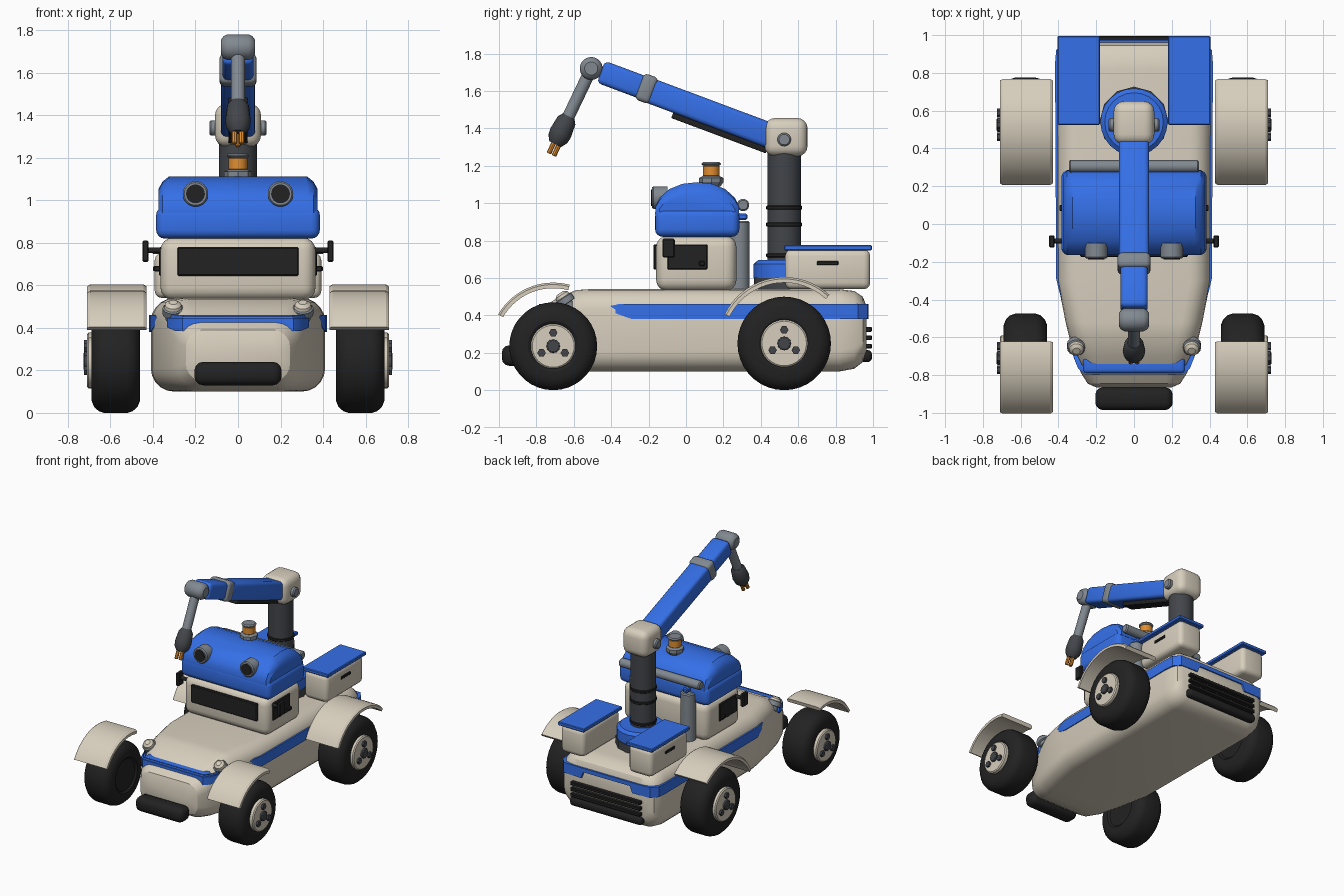
import bpy, bmesh
from math import sin, cos, pi, radians
from mathutils import Vector, Matrix


def mat(name, rgb):
    m = bpy.data.materials.new(name)
    m.diffuse_color = (*rgb, 1)
    return m


CREAM = mat("cream", (0.68, 0.62, 0.51))
BLUE = mat("blue", (0.035, 0.16, 0.80))
BLACK = mat("black", (0.016, 0.016, 0.017))
DARK = mat("dark_grey", (0.055, 0.06, 0.068))
GREY = mat("grey", (0.22, 0.25, 0.28))
ORANGE = mat("orange", (0.75, 0.27, 0.03))


def finish(name, bm, m, bevel=0, seg=3):
    bmesh.ops.recalc_face_normals(bm, faces=bm.faces)
    if bevel:
        edges = [e for e in bm.edges if e.calc_face_angle(0) > 0.7]
        bmesh.ops.bevel(bm, geom=edges, offset=bevel, segments=seg, profile=0.5,
                        affect='EDGES', clamp_overlap=True)
    me = bpy.data.meshes.new(name)
    bm.to_mesh(me)
    bm.free()
    me.materials.append(m)
    ob = bpy.data.objects.new(name, me)
    bpy.context.collection.objects.link(ob)
    return ob


def loft(name, rings, m, bevel=0, seg=3):
    """Skin closed rings of equal length and cap both ends."""
    bm = bmesh.new()
    vs = [[bm.verts.new(p) for p in r] for r in rings]
    n = len(vs[0])
    for a, b in zip(vs, vs[1:]):
        for i in range(n):
            j = (i + 1) % n
            bm.faces.new((a[i], a[j], b[j], b[i]))
    bm.faces.new(vs[0])
    bm.faces.new(vs[-1])
    return finish(name, bm, m, bevel, seg)


def box(name, x, y, z, m, bevel=0.0, seg=3):
    """Box from (min, max) ranges."""
    rings = [[(x[0], y[0], h), (x[1], y[0], h), (x[1], y[1], h), (x[0], y[1], h)] for h in z]
    return loft(name, rings, m, bevel, seg)


def tilted(name, centre, size, angle, m, bevel):
    """Box turned about the x axis."""
    hx, hy, hz = (s / 2 for s in size)
    ob = box(name, (-hx, hx), (-hy, hy), (-hz, hz), m, bevel)
    ob.data.transform(Matrix.Translation(centre) @ Matrix.Rotation(angle, 4, 'X'))
    return ob


def lathe(name, origin, axis, profile, m, n=32):
    """Turn (distance, radius) pairs round an axis."""
    q = Vector(axis).to_track_quat('Z', 'Y')
    o = Vector(origin)
    rings = [[o + q @ Vector((r * cos(2 * pi * i / n), r * sin(2 * pi * i / n), d))
              for i in range(n)] for d, r in profile]
    return loft(name, rings, m)


def rod(name, p, q, r, m, n=24, c=0.008):
    d = Vector(q) - Vector(p)
    L = d.length
    return lathe(name, p, d, [(0, r - c), (c, r), (L - c, r), (L, r - c)], m, n)


def rounded(y, hw, z0, z1, r):
    pts = []
    for k, (sx, cz) in enumerate([(1, z1 - r), (-1, z1 - r), (-1, z0 + r), (1, z0 + r)]):
        for i in range(6):
            a = pi / 2 * (k + i / 5)
            pts.append((sx * (hw - r) + r * cos(a), y, cz + r * sin(a)))
    return pts


def ribbon(name, path, depth, m):
    """Trim band; path holds (x, y, z low, z high) and depth points to the body middle."""
    rings = []
    for x, y, a, b in path:
        d = Vector((-x, -y * 0.5, 0)).normalized() * depth
        rings.append([(x, y, a), (x, y, b), (x + d.x, y + d.y, b), (x + d.x, y + d.y, a)])
    return loft(name, rings, m)


# Hull
loft("hull", [rounded(*s) for s in [
    (-0.865, 0.20, 0.20, 0.33, 0.05), (-0.845, 0.245, 0.15, 0.39, 0.08),
    (-0.79, 0.28, 0.115, 0.43, 0.10), (-0.70, 0.315, 0.10, 0.485, 0.11),
    (-0.59, 0.345, 0.10, 0.535, 0.11), (-0.52, 0.362, 0.10, 0.54, 0.11),
    (-0.30, 0.405, 0.10, 0.54, 0.11), (0.82, 0.41, 0.10, 0.54, 0.11),
    (0.90, 0.405, 0.115, 0.53, 0.11), (0.945, 0.385, 0.15, 0.50, 0.11),
    (0.965, 0.35, 0.20, 0.45, 0.09)]], CREAM)

# Blue trim round the sides, back and nose
half = [(0.374, -0.43, 0.43, 0.445), (0.395, -0.36, 0.405, 0.46), (0.412, -0.29, 0.38, 0.46),
        (0.418, 0.85, 0.38, 0.46), (0.412, 0.92, 0.38, 0.46), (0.37, 0.97, 0.38, 0.46),
        (0.22, 0.975, 0.38, 0.46), (0.20, 0.975, 0.43, 0.46)]
ribbon("side_trim", half + [(-x, y, a, b) for x, y, a, b in reversed(half)], 0.05, BLUE)
nose = [(0.325, -0.665, 0.42, 0.465), (0.285, -0.755, 0.40, 0.46), (0.255, -0.785, 0.40, 0.46)]
ribbon("nose_trim", nose + [(-x, y, a, b) for x, y, a, b in reversed(nose)], -0.0, BLUE) \
    .modifiers.new("thickness", 'SOLIDIFY').thickness = 0.02
box("nose_band", (-0.27, 0.27), (-0.79, -0.69), (0.40, 0.46), BLUE, 0.02)

# Bumpers and rear grille
box("front_bumper", (-0.205, 0.205), (-0.985, -0.865), (0.13, 0.24), BLACK, 0.04)
box("rear_bumper", (-0.31, 0.31), (0.93, 0.995), (0.15, 0.215), BLACK, 0.025)
for z in (0.235, 0.28, 0.325):
    box("grille_bar", (-0.30, 0.30), (0.955, 0.995), (z - 0.013, z + 0.013), BLACK, 0.005, 1)

# Cab
box("cab", (-0.365, 0.365), (-0.16, 0.27), (0.53, 0.825), CREAM, 0.06, 4)
box("windscreen", (-0.285, 0.285), (-0.175, -0.14), (0.645, 0.78), BLACK, 0.006, 1)
box("cab_roof_lower", (-0.385, 0.385), (-0.165, 0.285), (0.82, 0.97), BLUE, 0.04, 4)
dome = [(-0.165, 0.94), (-0.163, 0.985), (-0.14, 1.03), (-0.09, 1.075), (-0.02, 1.103),
        (0.06, 1.112), (0.14, 1.103), (0.21, 1.075), (0.26, 1.03), (0.283, 0.985), (0.285, 0.94)]
loft("cab_roof_dome", [[(x, y if abs(x) < 0.36 else 0.06 + (y - 0.06) * 0.9,
                         z if abs(x) < 0.34 else 0.94 + (z - 0.94) * f) for y, z in dome]
                       for x, f in [(-0.374, 0.66), (-0.355, 0.86), (-0.325, 1),
                                    (0.325, 1), (0.355, 0.86), (0.374, 0.66)]], BLUE)
rod("rear_roll_bar", (-0.345, 0.305, 0.99), (0.345, 0.305, 0.99), 0.033, GREY)

# Beacon on the roof
lathe("beacon_base", (0, 0.135, 1.09), (0, 0, 1), [(0, 0.05), (0.022, 0.065), (0.045, 0.065), (0.055, 0.045)], GREY, 8)
rod("beacon_lamp", (0, 0.135, 1.14), (0, 0.135, 1.205), 0.045, ORANGE)
rod("beacon_cap", (0, 0.135, 1.2), (0, 0.135, 1.22), 0.052, GREY)


def wheel(side, tag, cy, R, hub, arc):
    """Tyre, hub, lugs and mudguard round one wheel centre."""
    o, ax = (side * 0.46, cy, R), (side, 0, 0)
    lathe(tag + "_tyre", o, ax, [(0.012, 0.12), (0, 0.135), (0, R - 0.06), (0.012, R - 0.03),
          (0.035, R - 0.008), (0.06, R), (0.17, R), (0.195, R - 0.008), (0.218, R - 0.03),
          (0.23, R - 0.06), (0.23, 0.135), (0.22, 0.12)], BLACK, 36)
    lathe(tag + "_hub", o, ax, [(0.2, hub), (0.243, hub), (0.25, hub - 0.008)], CREAM)
    lathe(tag + "_hub_cap", o, ax, [(0.24, 0.037), (0.262, 0.037), (0.267, 0.03)], DARK, 12)
    for k in range(3):
        a = radians(90 + 120 * k)
        p = (o[0], cy + 0.072 * cos(a), R + 0.072 * sin(a))
        lathe(tag + "_lug", p, ax, [(0.24, 0.023), (0.265, 0.023)], DARK, 6)
    ro = R + 0.105
    rings = []
    for i in range(19):
        a = radians(arc[0] + (arc[1] - arc[0]) * i / 18)
        rings.append([(side * x, cy + r * cos(a), R + r * sin(a)) for x, r in
                      [(0.43, ro - 0.03), (0.43, ro - 0.01), (0.445, ro), (0.695, ro),
                       (0.71, ro - 0.01), (0.71, ro - 0.03)]])
    loft(tag + "_mudguard", rings, CREAM)


for s in (1, -1):
    wheel(s, "front_wheel", -0.71, 0.235, 0.12, (150, 75))
    wheel(s, "rear_wheel", 0.525, 0.25, 0.127, (154, 47))

    # Nose lamps, tilted forward
    p, d = (s * 0.305, -0.63, 0.455), (0, -0.55, 0.83)
    lathe("nose_lamp_body", p, d, [(-0.02, 0.035), (0.01, 0.035), (0.012, 0.05), (0.045, 0.05), (0.05, 0.042)], GREY, 16)
    lathe("nose_lamp_lens", p, d, [(0.045, 0.043), (0.065, 0.038), (0.078, 0.02)], CREAM, 16)

    # Round headlights in the roof
    p = (s * 0.2, -0.1, 1.03)
    lathe("headlight_ring", p, (0, -1, 0), [(0, 0.06), (0.075, 0.06), (0.083, 0.053)], GREY)
    lathe("headlight_lens", p, (0, -1, 0), [(0.05, 0.044), (0.087, 0.044)], BLACK)

    def sbox(name, x, *args):
        box(name, sorted((s * x[0], s * x[1])), *args)

    # Cab sides
    sbox("side_window", (0.34, 0.372), (-0.1, 0.115), (0.645, 0.78), BLACK, 0.006, 1)
    sbox("mirror", (0.42, 0.45), (-0.125, -0.06), (0.71, 0.81), BLACK, 0.006, 1)
    rod("mirror_arm", (s * 0.35, -0.09, 0.765), (s * 0.43, -0.09, 0.765), 0.014, BLACK, 12, 0.002)
    sbox("door_handle", (0.36, 0.395), (0.07, 0.1), (0.665, 0.69), BLACK, 0.004, 1)
    sbox("roof_latch", (0.2, 0.24), (0.27, 0.328), (0.91, 0.945), BLUE, 0.008, 1)
    rod("exhaust", (s * 0.22, 0.285, 0.53), (s * 0.22, 0.285, 0.905), 0.055, GREY)

    # Rear tool boxes
    sbox("tool_box", (0.19, 0.392), (0.53, 0.985), (0.54, 0.752), CREAM, 0.035)
    sbox("tool_box_lid", (0.18, 0.405), (0.525, 0.995), (0.748, 0.775), BLUE, 0.005, 1)
    sbox("tool_box_handle", (0.38, 0.4), (0.70, 0.815), (0.668, 0.69), BLACK, 0.004, 1)

    # Shoulder pin
    rod("shoulder_pin", (s * 0.09, 0.525, 1.34), (s * 0.135, 0.525, 1.34), 0.036, GREY)

# Turntable and column
lathe("turntable_base", (0, 0.545, 0), (0, 0, 1), [(0.53, 0.182), (0.6, 0.182)], DARK, 12)
lathe("turntable", (0, 0.54, 0), (0, 0, 1), [(0.6, 0.178), (0.675, 0.178), (0.695, 0.155)], BLUE, 24)
rod("column", (0, 0.525, 0.68), (0, 0.525, 1.28), 0.09, DARK, 32)
for z in (0.71, 0.875, 0.965):
    rod("column_band", (0, 0.525, z), (0, 0.525, z + 0.022), 0.096, BLACK, 32, 0.004)
box("shoulder", (-0.108, 0.108), (0.42, 0.65), (1.25, 1.455), CREAM, 0.055, 4)

# Boom
T = radians(-20.5)
tilted("boom_lower", (0, 0.14, 1.477), (0.16, 0.74, 0.135), T, BLUE, 0.025)
tilted("boom_upper", (0, -0.31, 1.648), (0.145, 0.31, 0.125), T, BLUE, 0.025)
tilted("boom_collar", (0, -0.21, 1.612), (0.175, 0.085, 0.15), T, GREY, 0.025)
tilted("boom_ram", (0, 0.18, 1.377), (0.09, 0.54, 0.035), T, BLACK, 0.006)

# Wrist, forearm and gripper
lathe("wrist", (-0.08, -0.507, 1.72), (1, 0, 0), [(0, 0.035), (0.012, 0.052), (0.03, 0.061), (0.13, 0.061), (0.148, 0.052), (0.16, 0.035)], GREY)
A = Vector((0, -0.52, 1.69))
D = Vector((0, -0.43, -0.90)).normalized()
rod("forearm", A, A + D * 0.29, 0.033, GREY)
lathe("gripper_body", A, D, [(0.25, 0.035), (0.275, 0.052), (0.35, 0.06), (0.385, 0.055), (0.415, 0.035)], DARK, 16)
for k in range(3):
    a = radians(90 + 120 * k)
    off = Vector((cos(a), sin(a) * 0.9, -sin(a) * 0.43)) * 0.02
    rod("gripper_finger", A + D * 0.39 + off, A + D * 0.475 + off, 0.013, ORANGE, 8, 0.003)

# Smooth shading with sharp edges kept
for ob in bpy.context.collection.objects:
    ob.select_set(True)
    bpy.context.view_layer.objects.active = ob
bpy.ops.object.shade_smooth_by_angle(angle=radians(32))
